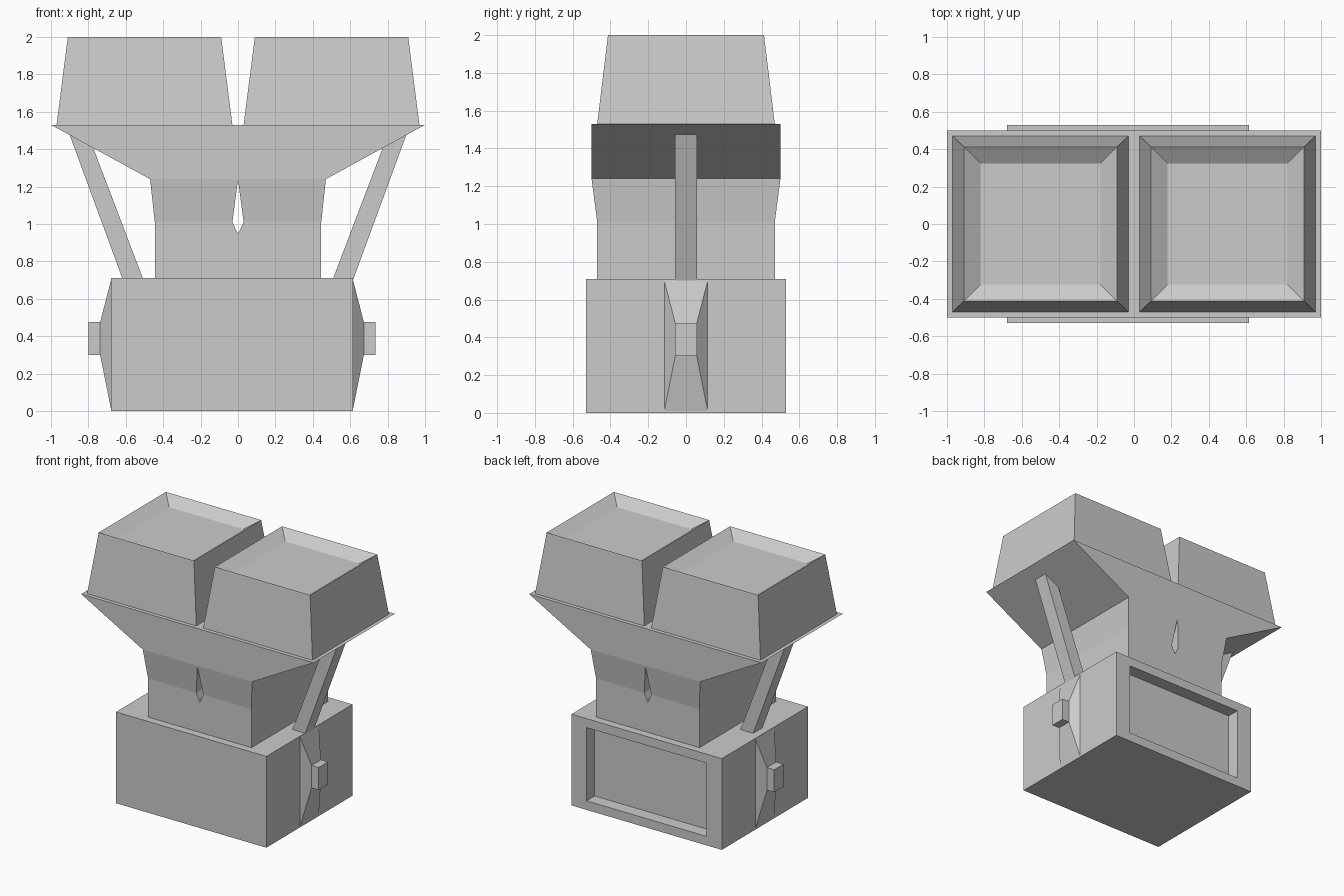
import bpy, bmesh

cube = bpy.data.objects.get("Cube")
if cube:
    bpy.data.objects.remove(cube, do_unlink=True)

GREY = (0.6, 0.6, 0.6, 1)
metal = bpy.data.materials.new("plain grey metal")
metal.use_nodes = True
metal.diffuse_color = GREY
metal.node_tree.nodes["Principled BSDF"].inputs["Base Color"].default_value = GREY


def rect(x0, x1, y, z):
    """Horizontal rectangle, symmetric in y."""
    return [(x0, -y, z), (x1, -y, z), (x1, y, z), (x0, y, z)]


def prism(points, y0, y1):
    """Two rings that extrude an x-z outline along y."""
    return [[(x, y, z) for x, z in points] for y in (y0, y1)]


def loft(name, rings):
    """Closed solid through a stack of matching rings."""
    bm = bmesh.new()
    loops = [[bm.verts.new(p) for p in ring] for ring in rings]
    n = len(loops[0])
    for a, b in zip(loops, loops[1:]):
        for i in range(n):
            j = (i + 1) % n
            bm.faces.new((a[i], a[j], b[j], b[i]))
    bm.faces.new(loops[0][::-1])
    bm.faces.new(loops[-1])
    bmesh.ops.recalc_face_normals(bm, faces=bm.faces)
    mesh = bpy.data.meshes.new(name)
    bm.to_mesh(mesh)
    bm.free()
    obj = bpy.data.objects.new(name, mesh)
    bpy.context.collection.objects.link(obj)
    mesh.materials.append(metal)
    return obj


def cut(target, name, rings):
    """Subtract a solid, then discard it."""
    cutter = loft(name, rings)
    cutter.hide_render = True
    mod = target.modifiers.new(name, "BOOLEAN")
    mod.operation = "DIFFERENCE"
    mod.solver = "EXACT"
    mod.object = cutter
    bpy.context.view_layer.objects.active = target
    bpy.ops.object.modifier_apply(modifier=name)
    bpy.data.objects.remove(cutter, do_unlink=True)


# Base housing, slightly off centre, with a recessed rear panel
CX, HALF, TOP, DEPTH = -0.032, 0.647, 0.71, 0.53
base = loft("base_housing", [rect(CX - HALF, CX + HALF, DEPTH, 0),
                             rect(CX - HALF, CX + HALF, DEPTH, TOP)])
px, pz = HALF - 0.13, 0.07
panel = [(CX - px, pz), (CX + px, pz), (CX + px, TOP - pz), (CX - px, TOP - pz)]
cut(base, "rear_panel_cutter", prism(panel, DEPTH - 0.1, DEPTH + 0.1))

# Neck with a kite-shaped slot right through it
neck = loft("neck", [rect(-0.445, 0.445, 0.47, 0.7),
                     rect(-0.445, 0.445, 0.47, 1.01),
                     rect(-0.47, 0.47, 0.5, 1.24)])
slot = [(0, 0.945), (0.03, 1.01), (0, 1.238), (-0.03, 1.01)]
cut(neck, "slot_cutter", prism(slot, -0.7, 0.7))

# Flared hopper tray
loft("hopper_tray", [rect(-0.47, 0.47, 0.5, 1.24), rect(-1, 1, 0.5, 1.53)])

for side, label in ((1, "left"), (-1, "right")):
    # Tapered bin with a shallow dished top
    loft(label + "_bin", [
        rect(side * 0.03, side * 0.97, 0.47, 1.53),
        rect(side * 0.09, side * 0.91, 0.413, 2),
        rect(side * 0.18, side * 0.82, 0.323, 1.94)])

    # Slanted support strut
    strut = [(0.505, 0.7), (0.615, 0.7), (0.905, 1.49), (0.775, 1.41)]
    loft(label + "_strut", prism([(side * x, z) for x, z in strut], -0.057, 0.057))

    # Side boss with a square shaft end
    def plate(offset, y, z0, z1):
        x = CX + side * (HALF + offset)
        return [(x, -y, z0), (x, y, z0), (x, y, z1), (x, -y, z1)]

    loft(label + "_boss", [plate(0, 0.115, 0.01, 0.7), plate(0.058, 0.057, 0.3, 0.475)])
    loft(label + "_shaft", [plate(0.05, 0.057, 0.3, 0.475), plate(0.12, 0.057, 0.3, 0.475)])
